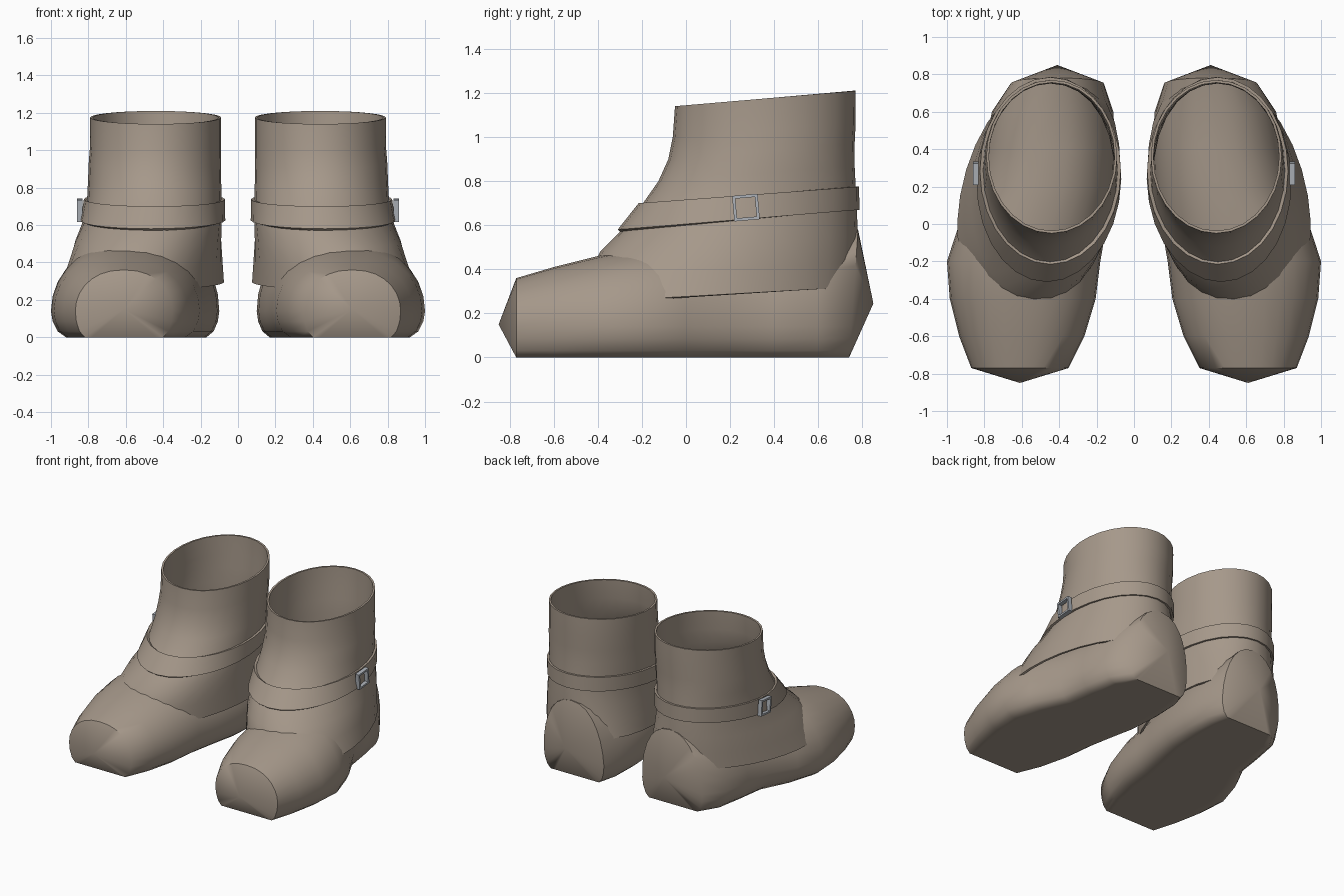
import bpy
import bmesh
import math
from mathutils import Matrix

SIDES = 28

cube = bpy.data.objects.get("Cube")
if cube:
    bpy.data.objects.remove(cube, do_unlink=True)


def material(name, rgb):
    mat = bpy.data.materials.new(name)
    mat.use_nodes = True
    mat.diffuse_color = (*rgb, 1)
    mat.node_tree.nodes["Principled BSDF"].inputs["Base Color"].default_value = (*rgb, 1)
    return mat


leather = material("taupe leather", (0.38, 0.315, 0.255))
metal = material("grey metal", (0.42, 0.45, 0.49))


def rounded(value, power):
    return math.copysign(abs(value) ** power, value)


def level_ring(z_front, z_back, y_front, y_back, cx, half_x, skew=0, power=1):
    """Tilted oval ring around the ankle."""
    cy, half_y = (y_front + y_back) / 2, (y_back - y_front) / 2
    ring = []
    for i in range(SIDES):
        a = math.tau * i / SIDES
        s = math.sin(a)
        z = z_front + (z_back - z_front) * (s + 1) / 2
        x = cx + half_x * rounded(math.cos(a), power) - skew * half_y * s
        ring.append((x, cy + half_y * s, z))
    return ring


def foot_ring(y, cx, half_x, top, lean=0, middle=0.14, under=0.25):
    """Upright foot section with a flat sole."""
    ring = []
    for i in range(SIDES):
        a = math.tau * i / SIDES
        s = math.sin(a)
        z = max(0, middle + s * (top - middle if s > 0 else under))
        ring.append((cx + half_x * rounded(math.cos(a), 0.88), y + lean * z, z))
    return ring


def finish(name, bm, mat, thickness=0, angle=50):
    """Turn a mesh into a mirrored pair of parts."""
    bmesh.ops.recalc_face_normals(bm, faces=bm.faces)
    mesh = bpy.data.meshes.new(name)
    bm.to_mesh(mesh)
    bm.free()
    mesh.materials.append(mat)
    obj = bpy.data.objects.new(name, mesh)
    bpy.context.collection.objects.link(obj)
    bpy.ops.object.select_all(action="DESELECT")
    obj.select_set(True)
    bpy.context.view_layer.objects.active = obj
    if thickness:
        solid = obj.modifiers.new("Thickness", "SOLIDIFY")
        solid.thickness = thickness
        solid.offset = -1
    mirror = obj.modifiers.new("Pair", "MIRROR")
    mirror.use_mirror_merge = False
    for mod in list(obj.modifiers):
        bpy.ops.object.modifier_apply(modifier=mod.name)
    bpy.ops.object.shade_smooth_by_angle(angle=math.radians(angle))
    return obj


def loft(rings, start=None, end=None):
    """Skin a list of rings, with optional pointed ends."""
    bm = bmesh.new()
    rows = [[bm.verts.new(p) for p in ring] for ring in rings]
    for a, b in zip(rows, rows[1:]):
        for i in range(SIDES):
            j = (i + 1) % SIDES
            bm.faces.new((a[i], a[j], b[j], b[i]))
    for tip, row in ((start, rows[0]), (end, rows[-1])):
        if tip:
            v = bm.verts.new(tip)
            for i in range(SIDES):
                bm.faces.new((row[i], row[(i + 1) % SIDES], v))
    return bm


# Foot: sections from toe to heel
foot = loft([
    foot_ring(-0.77, 0.61, 0.26, 0.36),
    foot_ring(-0.60, 0.60, 0.335, 0.41),
    foot_ring(-0.40, 0.595, 0.39, 0.46),
    foot_ring(-0.20, 0.59, 0.41, 0.50),
    foot_ring(0.00, 0.54, 0.395, 0.52),
    foot_ring(0.20, 0.47, 0.36, 0.53),
    foot_ring(0.40, 0.45, 0.35, 0.54),
    foot_ring(0.60, 0.435, 0.325, 0.55),
    foot_ring(0.74, 0.41, 0.25, 0.58, lean=0.07),
], start=(0.61, -0.85, 0.15), end=(0.41, 0.85, 0.245))
finish("boot_feet", foot, leather)

# Shaft: open tube flaring over the foot
shaft = loft([
    level_ring(1.14, 1.21, -0.05, 0.77, 0.44, 0.35),
    level_ring(1.00, 1.07, -0.06, 0.77, 0.44, 0.35),
    level_ring(0.90, 0.97, -0.08, 0.765, 0.445, 0.353),
    level_ring(0.80, 0.87, -0.125, 0.765, 0.446, 0.356),
    level_ring(0.70, 0.77, -0.195, 0.77, 0.447, 0.36),
    level_ring(0.58, 0.67, -0.29, 0.775, 0.457, 0.37, 0.02),
    level_ring(0.48, 0.55, -0.39, 0.78, 0.48, 0.39, 0.07, 0.95),
    level_ring(0.37, 0.43, -0.44, 0.78, 0.495, 0.405, 0.12, 0.9),
    level_ring(0.25, 0.32, -0.48, 0.78, 0.51, 0.42, 0.17, 0.85),
])
finish("boot_shafts", shaft, leather, thickness=0.014)

# Ankle strap
strap = loft([
    level_ring(0.70, 0.775, -0.215, 0.785, 0.447, 0.377),
    level_ring(0.58, 0.67, -0.31, 0.787, 0.455, 0.387, 0.02),
])
finish("ankle_straps", strap, leather, thickness=0.02)

# Square buckle frame on the outer side
buckle = bmesh.new()
place = (Matrix.Translation((0.862, 0.272, 0.68))
         @ Matrix.Rotation(math.radians(5), 4, "X")
         @ Matrix.Rotation(math.radians(90), 4, "Y"))
bmesh.ops.create_grid(buckle, x_segments=1, y_segments=1, size=0.058, matrix=place)
centre = buckle.faces[:]
bmesh.ops.inset_region(buckle, faces=centre, thickness=0.019, use_boundary=True)
bmesh.ops.delete(buckle, geom=centre, context="FACES")
for face in buckle.faces:
    face.normal_update()
    if face.normal.x < 0:
        face.normal_flip()
back = bmesh.ops.extrude_face_region(buckle, geom=buckle.faces[:], use_keep_orig=True)
for item in back["geom"]:
    if isinstance(item, bmesh.types.BMVert):
        item.co.x -= 0.03
finish("strap_buckles", buckle, metal, angle=30)
